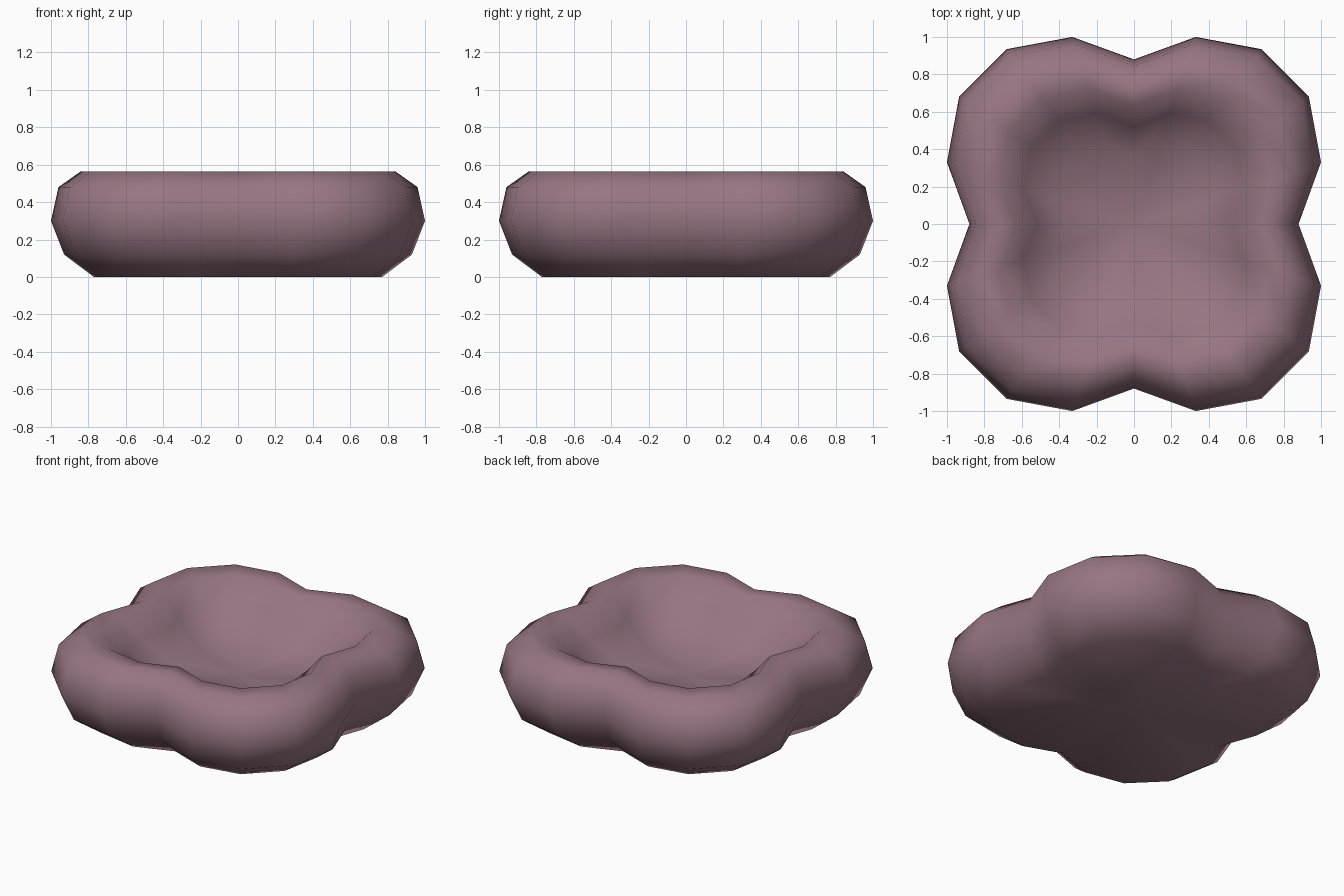
import bpy
import bmesh

default = bpy.data.objects.get("Cube")
if default:
    bpy.data.objects.remove(default, do_unlink=True)

# Single dusty mauve colour
mauve = bpy.data.materials.new("dusty_mauve")
mauve.use_nodes = True
colour = (0.31, 0.18, 0.225, 1)
mauve.diffuse_color = colour
mauve.node_tree.nodes["Principled BSDF"].inputs["Base Color"].default_value = colour

# Four-lobed outline: one quarter, turned four times
quarter = [(0.88, 0), (1, 0.33), (0.935, 0.68), (0.68, 0.935), (0.33, 1)]
outline = []
for turn in range(4):
    outline += quarter
    quarter = [(-y, x) for x, y in quarter]

# Cross-section (outline scale, height): base, outer wall, rim, bowl
section = [(0.77, 0), (0.93, 0.12), (1, 0.3), (0.96, 0.48), (0.84, 0.565),
           (0.72, 0.56), (0.59, 0.43), (0.42, 0.29)]

bm = bmesh.new()
rings = [[bm.verts.new((x * s, y * s, z)) for x, y in outline] for s, z in section]
count = len(outline)
for low, high in zip(rings, rings[1:]):
    for i in range(count):
        j = (i + 1) % count
        bm.faces.new((low[i], low[j], high[j], high[i]))

# Close the base and the bowl floor with fans
for ring, height in ((rings[0], 0), (rings[-1], 0.26)):
    centre = bm.verts.new((0, 0, height))
    for i in range(count):
        bm.faces.new((ring[i], ring[(i + 1) % count], centre))

bmesh.ops.recalc_face_normals(bm, faces=bm.faces)
for face in bm.faces:
    face.smooth = True

mesh = bpy.data.meshes.new("lobed_bowl")
bm.to_mesh(mesh)
bm.free()
mesh.materials.append(mauve)
bowl = bpy.data.objects.new("lobed_bowl", mesh)
bpy.context.collection.objects.link(bowl)
